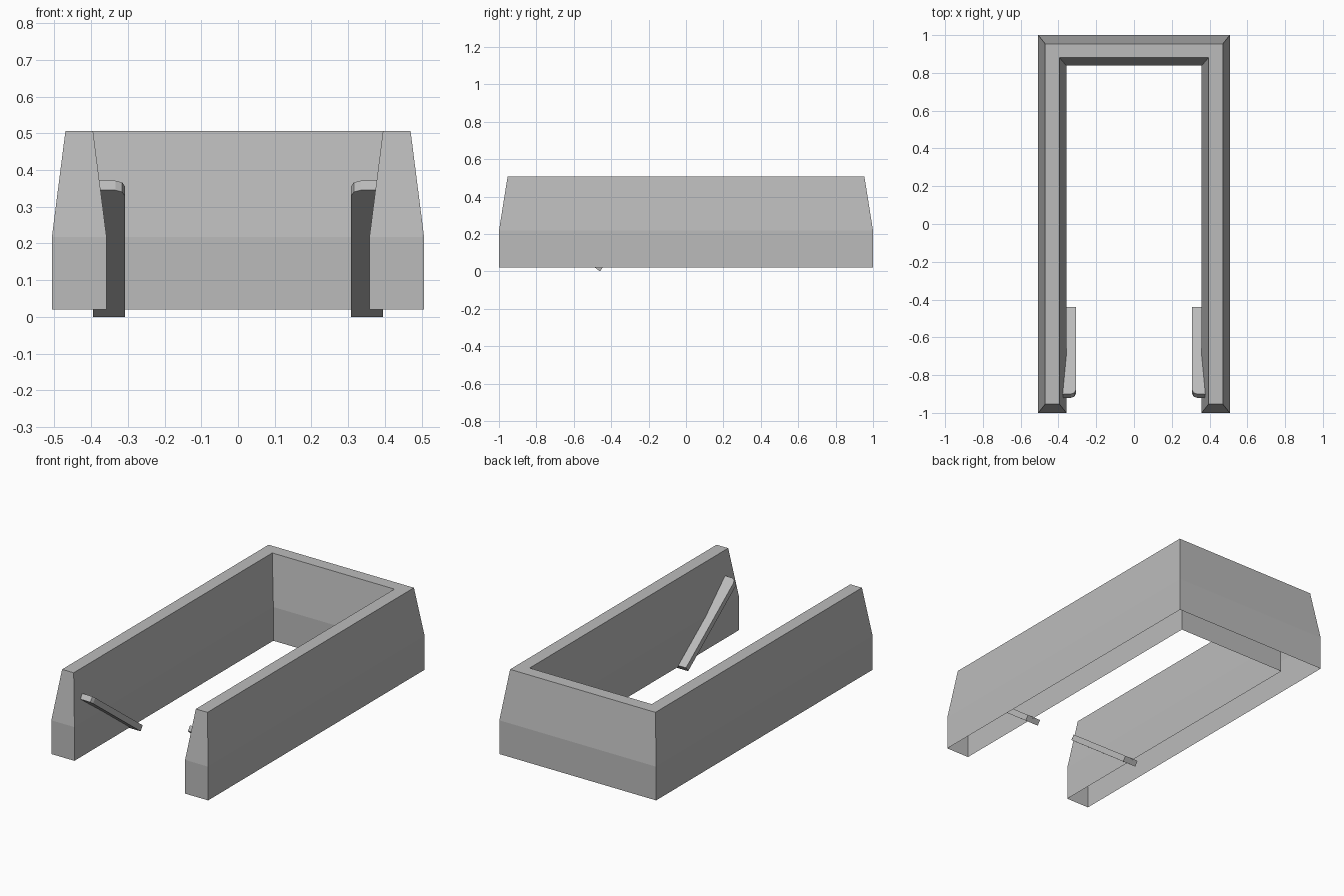
import bpy, bmesh

if "Cube" in bpy.data.objects:
    bpy.data.objects.remove(bpy.data.objects["Cube"], do_unlink=True)

grey = bpy.data.materials.new("plain grey")
grey.use_nodes = True
colour = (0.5, 0.5, 0.5, 1)
grey.diffuse_color = colour
grey.node_tree.nodes["Principled BSDF"].inputs["Base Color"].default_value = colour


def finish(name, bm):
    bmesh.ops.recalc_face_normals(bm, faces=bm.faces)
    mesh = bpy.data.meshes.new(name)
    bm.to_mesh(mesh)
    bm.free()
    mesh.materials.append(grey)
    obj = bpy.data.objects.new(name, mesh)
    bpy.context.collection.objects.link(obj)
    return obj


# U-shaped wall: a hollow shell, open underneath, tapering above the bend
OUTER, INNER, BACK_INNER = 0.507, 0.358, 0.838


def wall_ring(bm, z, taper):
    o, i = OUTER - taper, INNER + taper
    front, back, inside = -1 + 1.25 * taper, 1 - 1.25 * taper, BACK_INNER + 1.15 * taper
    outline = [(-o, front), (-i, front), (-i, inside), (i, inside),
               (i, front), (o, front), (o, back), (-o, back)]
    return [bm.verts.new((x, y, z)) for x, y in outline]


bm = bmesh.new()
rings = [wall_ring(bm, z, t) for z, t in ((0.02, 0), (0.217, 0), (0.507, 0.037))]
for low, high in zip(rings, rings[1:]):
    for k in range(len(low)):
        n = (k + 1) % len(low)
        bm.faces.new((low[k], low[n], high[n], high[k]))
bm.faces.new(rings[-1])
finish("wall_shell", bm)

# Sloping levers on the inside of both arms
PROFILE = [(-0.92, 0.345), (-0.46, 0), (-0.44, 0.027), (-0.9, 0.371)]


def lever(name, side):
    bm = bmesh.new()
    near, far = [[bm.verts.new((side * x, y, z)) for y, z in PROFILE]
                 for x in (0.308, 0.395)]
    bm.faces.new(near)
    bm.faces.new(far)
    for k in range(4):
        n = (k + 1) % 4
        bm.faces.new((near[k], near[n], far[n], far[k]))
    # rounded corner at the upper free end
    tip = bm.edges.get((near[0], near[3]))
    bmesh.ops.bevel(bm, geom=[tip], offset=0.026, segments=2,
                    profile=0.5, affect='EDGES')
    finish(name, bm)


lever("left_lever", 1)
lever("right_lever", -1)
